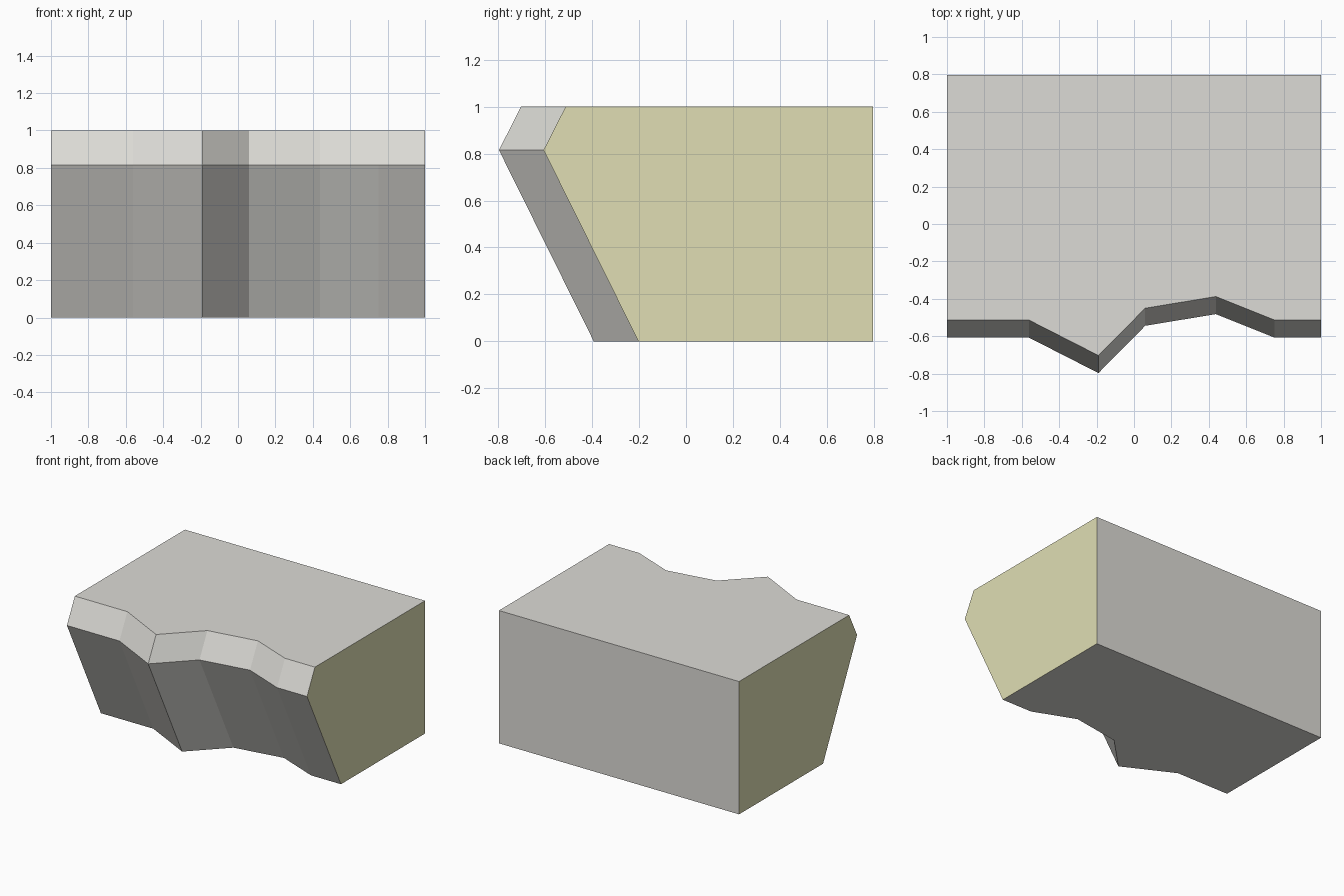
import bpy, bmesh

cube = bpy.data.objects.get("Cube")
if cube:
    bpy.data.objects.remove(cube, do_unlink=True)


def make_material(name, color):
    mat = bpy.data.materials.new(name)
    mat.use_nodes = True
    mat.diffuse_color = color
    bsdf = mat.node_tree.nodes["Principled BSDF"]
    bsdf.inputs["Base Color"].default_value = color
    bsdf.inputs["Roughness"].default_value = 0.9
    return mat


# Jagged top front edge of the rock ledge, left to right (x, y)
EDGE = [(-1, -0.513), (-0.5625, -0.513), (-0.19, -0.703), (0.06, -0.45),
        (0.4375, -0.388), (0.75, -0.513), (1, -0.513)]
BACK = 0.797
LIP_Z, LIP_OUT, BASE_IN = 0.815, 0.094, 0.31

# One five-sided cross-section per edge point, skinned into a block
bm = bmesh.new()
sections = []
for x, y in EDGE:
    outline = [(y + BASE_IN, 0), (y - LIP_OUT, LIP_Z), (y, 1), (BACK, 1), (BACK, 0)]
    sections.append([bm.verts.new((x, py, pz)) for py, pz in outline])
for a, b in zip(sections, sections[1:]):
    for i in range(5):
        j = (i + 1) % 5
        bm.faces.new((a[i], a[j], b[j], b[i]))
bm.faces.new(sections[0])
bm.faces.new(sections[-1])

# Merge flat strips of the top, back and underside
bmesh.ops.dissolve_limit(bm, angle_limit=0.01, verts=bm.verts, edges=bm.edges)
bmesh.ops.recalc_face_normals(bm, faces=bm.faces)

# Cut ends are sand coloured, everything else is stone
for f in bm.faces:
    f.material_index = 1 if abs(f.normal.x) > 0.99 else 0

mesh = bpy.data.meshes.new("cliff_block")
bm.to_mesh(mesh)
bm.free()
mesh.materials.append(make_material("stone grey", (0.716, 0.708, 0.672, 1)))
mesh.materials.append(make_material("pale sand", (0.745, 0.73, 0.456, 1)))
bpy.context.collection.objects.link(bpy.data.objects.new("cliff_block", mesh))
